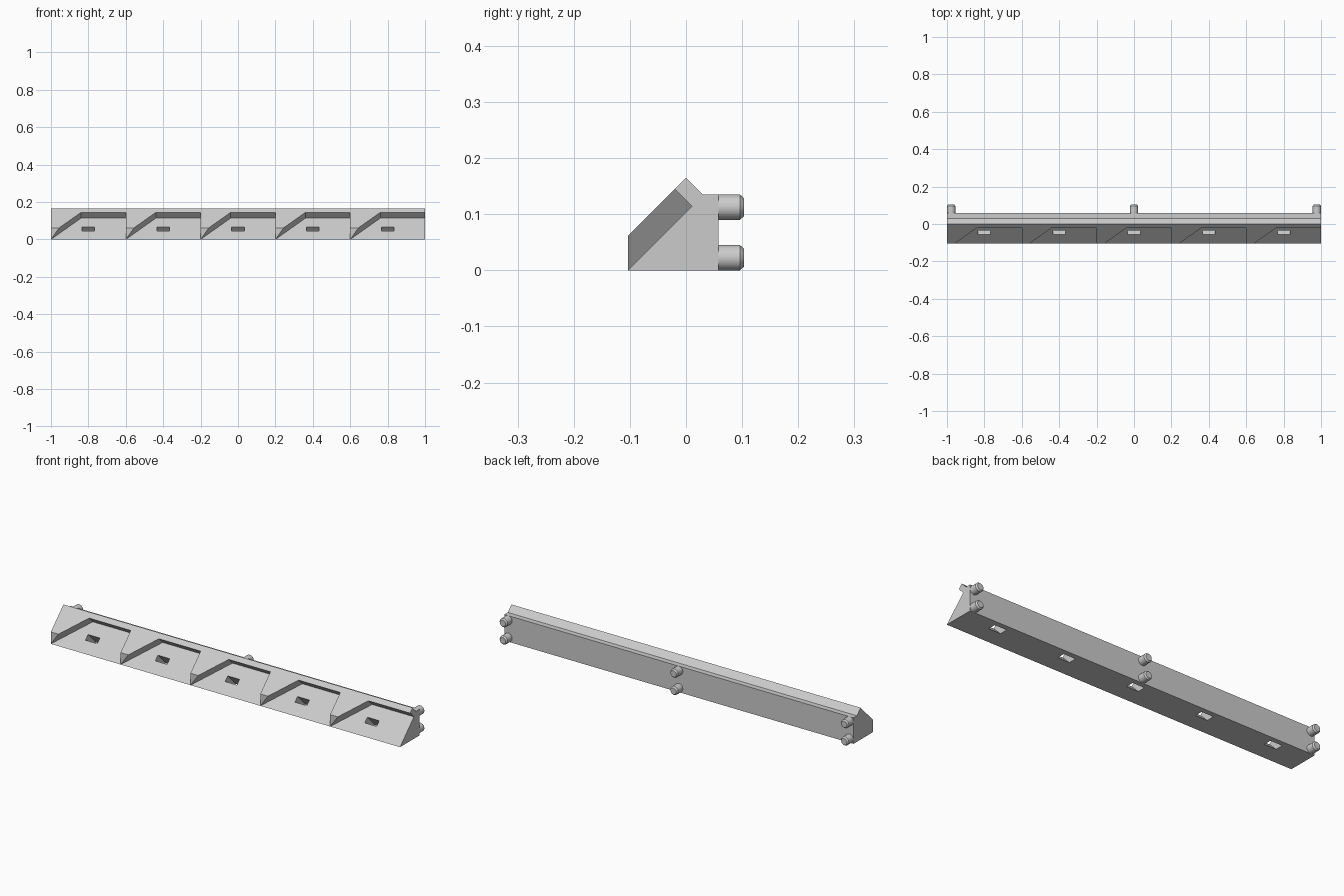
import bpy, bmesh, math
from mathutils import Vector, Matrix

if "Cube" in bpy.data.objects:
    bpy.data.objects.remove(bpy.data.objects["Cube"])

grey = bpy.data.materials.new("light grey plastic")
grey.diffuse_color = (0.6, 0.6, 0.6, 1)
grey.use_nodes = True
grey.node_tree.nodes["Principled BSDF"].inputs["Base Color"].default_value = grey.diffuse_color

R = math.sqrt(0.5)
TOE = Vector((0, -0.103, 0))       # bottom front edge, where the sloped floors start
UP_SLOPE = Vector((0, R, R))       # direction up the 45 degree floor
OUT = Vector((0, -R, R))           # direction out of the floor
PITCH = 0.4
FLOOR = 0.161                      # floor length up the slope


def prism(name, outline, sweep):
    """Solid made from a planar outline swept along a vector."""
    bm = bmesh.new()
    face = bm.faces.new([bm.verts.new(p) for p in outline])
    extruded = bmesh.ops.extrude_face_region(bm, geom=[face])["geom"]
    bmesh.ops.translate(bm, vec=sweep, verts=[v for v in extruded if isinstance(v, bmesh.types.BMVert)])
    bmesh.ops.recalc_face_normals(bm, faces=bm.faces)
    mesh = bpy.data.meshes.new(name)
    bm.to_mesh(mesh)
    bm.free()
    mesh.materials.append(grey)
    obj = bpy.data.objects.new(name, mesh)
    bpy.context.collection.objects.link(obj)
    return obj


def cut(target, cutter):
    """Subtract the cutter, then remove it."""
    cutter.hide_render = True
    mod = target.modifiers.new("cut", 'BOOLEAN')
    mod.operation, mod.solver, mod.object = 'DIFFERENCE', 'EXACT', cutter
    bpy.context.view_layer.objects.active = target
    bpy.ops.object.modifier_apply(modifier=mod.name)
    bpy.data.objects.remove(cutter)


def on_floor(x, s):
    return TOE + UP_SLOPE * s + Vector((x, 0, 0))


# Long rail with a ridge along the top
profile = [(-0.103, 0), (-0.103, 0.062), (0, 0.165), (0.03, 0.135), (0.058, 0.135), (0.058, 0)]
rail = prism("rail", [(-1, y, z) for y, z in profile], Vector((2, 0, 0)))

for i in range(5):
    x = -1 + PITCH * i
    end = x + PITCH + (0.05 if i == 4 else 0)
    # Sloped pocket with a diagonal left wall, open on the right
    pocket = [(x - 0.02, -0.02), (end, -0.02), (end, FLOOR), (x + FLOOR, FLOOR)]
    cut(rail, prism("pocket_cutter", [on_floor(*p) for p in pocket], OUT * 0.15))
    # Slot through the pocket floor to the underside
    mid, hw, hs = x + 0.2, 0.034, 0.015
    slot = [(mid - hw, 0.08 - hs), (mid + hw, 0.08 - hs), (mid + hw, 0.08 + hs), (mid - hw, 0.08 + hs)]
    cut(rail, prism("slot_cutter", [on_floor(*p) + OUT * 0.02 for p in slot], OUT * -0.2))

# Chamfered round pegs on the back
for x in (-0.9775, 0, 0.9775):
    for z in (0.0225, 0.1125):
        bm = bmesh.new()
        for r1, r2, y0, y1 in ((0.0225, 0.0225, 0.05, 0.096), (0.0225, 0.0165, 0.096, 0.103)):
            bmesh.ops.create_cone(bm, cap_ends=True, segments=32, radius1=r1, radius2=r2, depth=y1 - y0,
                                  matrix=Matrix.Translation((x, (y0 + y1) / 2, z)) @ Matrix.Rotation(-math.pi / 2, 4, 'X'))
        # Join the two sections into one closed shape
        inner = [f for f in bm.faces if len(f.verts) > 4 and abs(f.calc_center_median().y - 0.096) < 1e-4]
        bmesh.ops.delete(bm, geom=inner, context='FACES_ONLY')
        bmesh.ops.remove_doubles(bm, verts=bm.verts, dist=1e-4)
        mesh = bpy.data.meshes.new("peg")
        bm.to_mesh(mesh)
        bm.free()
        mesh.materials.append(grey)
        peg = bpy.data.objects.new("peg", mesh)
        bpy.context.collection.objects.link(peg)
        bpy.ops.object.select_all(action='DESELECT')
        peg.select_set(True)
        bpy.context.view_layer.objects.active = peg
        bpy.ops.object.shade_smooth_by_angle(angle=math.radians(30))
